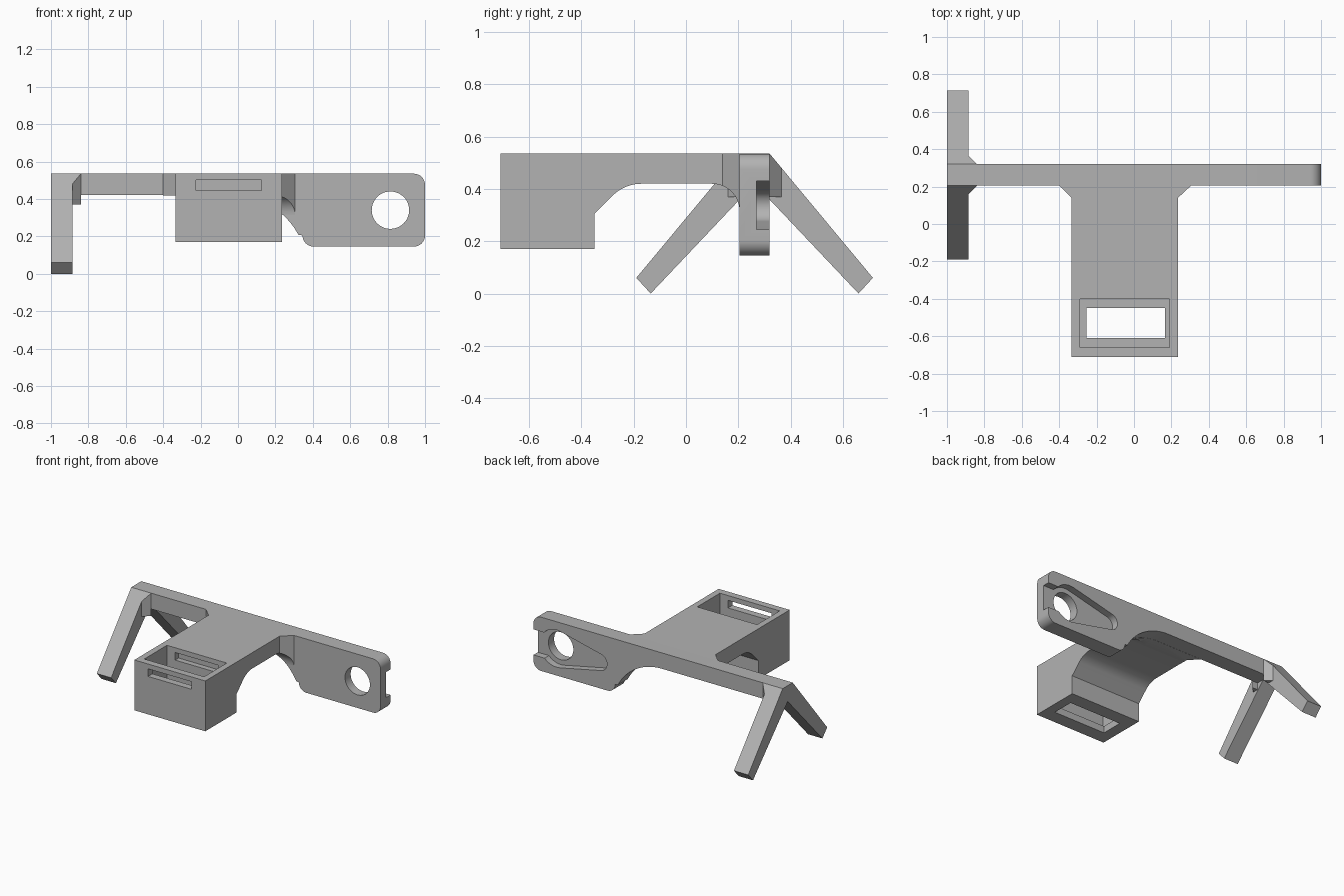
import bpy
import bmesh
from math import cos, sin, radians

if "Cube" in bpy.data.objects:
    bpy.data.objects.remove(bpy.data.objects["Cube"])

grey = bpy.data.materials.new("plain grey")
grey.use_nodes = True
grey.diffuse_color = (0.45, 0.45, 0.45, 1)
grey.node_tree.nodes["Principled BSDF"].inputs["Base Color"].default_value = grey.diffuse_color

# Map a flat profile (u, v) and depth d to space, by extrusion axis
PLACE = {
    "x": lambda u, v, d: (d, u, v),
    "y": lambda u, v, d: (u, d, v),
    "z": lambda u, v, d: (u, v, d),
}


def arc(cu, cv, r, start, end, n=12):
    angles = [radians(start + (end - start) * i / n) for i in range(n + 1)]
    return [(cu + r * cos(a), cv + r * sin(a)) for a in angles]


def rect(u0, u1, v0, v1):
    return [(u0, v0), (u1, v0), (u1, v1), (u0, v1)]


def prism(name, profile, axis, near, far):
    bm = bmesh.new()
    ends = [[bm.verts.new(PLACE[axis](u, v, d)) for u, v in profile] for d in (near, far)]
    for ring in ends:
        bm.faces.new(ring)
    for i in range(len(profile)):
        j = (i + 1) % len(profile)
        bm.faces.new((ends[0][i], ends[0][j], ends[1][j], ends[1][i]))
    bmesh.ops.recalc_face_normals(bm, faces=bm.faces)
    mesh = bpy.data.meshes.new(name)
    bm.to_mesh(mesh)
    bm.free()
    mesh.materials.append(grey)
    ob = bpy.data.objects.new(name, mesh)
    bpy.context.collection.objects.link(ob)
    return ob


def select(ob):
    bpy.ops.object.select_all(action="DESELECT")
    ob.select_set(True)
    bpy.context.view_layer.objects.active = ob


def combine(ob, tool, operation="DIFFERENCE"):
    mod = ob.modifiers.new("cut", "BOOLEAN")
    mod.operation = operation
    mod.solver = "EXACT"
    mod.object = tool
    select(ob)
    bpy.ops.object.modifier_apply(modifier=mod.name)
    bpy.data.objects.remove(tool)


TOP, UNDER = 0.535, 0.42
FRONT, BACK = 0.205, 0.32

# Central arm and box: flared plan crossed with a side profile
plan = [(-0.335, -0.71), (0.235, -0.71), (0.235, 0.14), (0.305, FRONT),
        (-0.4, FRONT), (-0.335, 0.14)]
side = ([(-0.71, 0.17), (-0.35, 0.17), (-0.35, 0.305)]
        + arc(-0.171, 0.266, 0.154, 135, 90)
        + arc(0.1, 0.315, 0.105, 90, 0)
        + [(0.3, 0.315), (0.3, TOP), (-0.71, TOP)])
arm = prism("arm_and_box", plan, "z", 0.1, TOP)
combine(arm, prism("side_shape", side, "x", -0.6, 0.6), "INTERSECT")

# Arched clearance under the rear fillet
arch = [(-0.5, 0.419)] + arc(-0.03, 0.02, 0.399, 90, 28, 24) + [(0.322, 0), (-0.5, 0)]
combine(arm, prism("arch_cut", arch, "y", 0.05, 0.5))

# Box pocket with a lip at the bottom, and slots front and back
combine(arm, prism("pocket", rect(-0.29, 0.19, -0.66, -0.4), "z", 0.22, 0.7))
combine(arm, prism("floor_opening", rect(-0.255, 0.165, -0.61, -0.45), "z", 0.1, 0.3))
combine(arm, prism("slots", rect(-0.225, 0.125, 0.445, 0.5), "y", -0.8, -0.36))

# Cross bar widening into the rounded end plate
outline = ([(-0.885, TOP), (-0.885, UNDER)]
           + arc(-0.03, 0.02, 0.4, 90, 28, 24)
           + arc(0.405, 0.205, 0.06, 180, 270, 8)
           + arc(0.94, 0.205, 0.06, 270, 360, 8)
           + arc(0.94, 0.475, 0.06, 0, 90, 8))
bar = prism("cross_bar", outline, "y", FRONT, BACK)

# Round hole and tapered keyhole recess in the back
HOLE_X, HOLE_Z = 0.815, 0.34
combine(bar, prism("hole", arc(HOLE_X, HOLE_Z, 0.1, 0, 352.5, 47), "y", 0.1, 0.4))
recess = (arc(HOLE_X, HOLE_Z, 0.135, -102, 102, 30)
          + arc(0.47, 0.335, 0.06, 102, 258, 16))
combine(bar, prism("recess", recess, "y", 0.27, 0.4))
combine(bar, prism("end_channel", rect(0.88, 1.1, 0.245, 0.43), "y", 0.27, 0.4))

# Splayed pair of legs
fork = [(-0.19, 0.06), (FRONT, TOP), (BACK, TOP), (0.715, 0.06),
        (0.66, 0), (0.2625, UNDER), (-0.135, 0)]
legs = prism("splayed_legs", fork, "x", -1, -0.885)

# Small corner braces between legs and bar
for name, face, step in (("front_brace", FRONT, -0.045), ("back_brace", BACK, 0.045)):
    corner = [(-0.885, face), (-0.84, face), (-0.885, face + step)]
    brace = prism(name, corner, "z", 0.37, TOP)
    combine(brace, prism("fork_shape", fork, "x", -1, -0.8), "INTERSECT")

for ob in list(bpy.context.collection.objects):
    if ob.type == "MESH":
        select(ob)
        bpy.ops.object.shade_smooth_by_angle(angle=radians(30))
